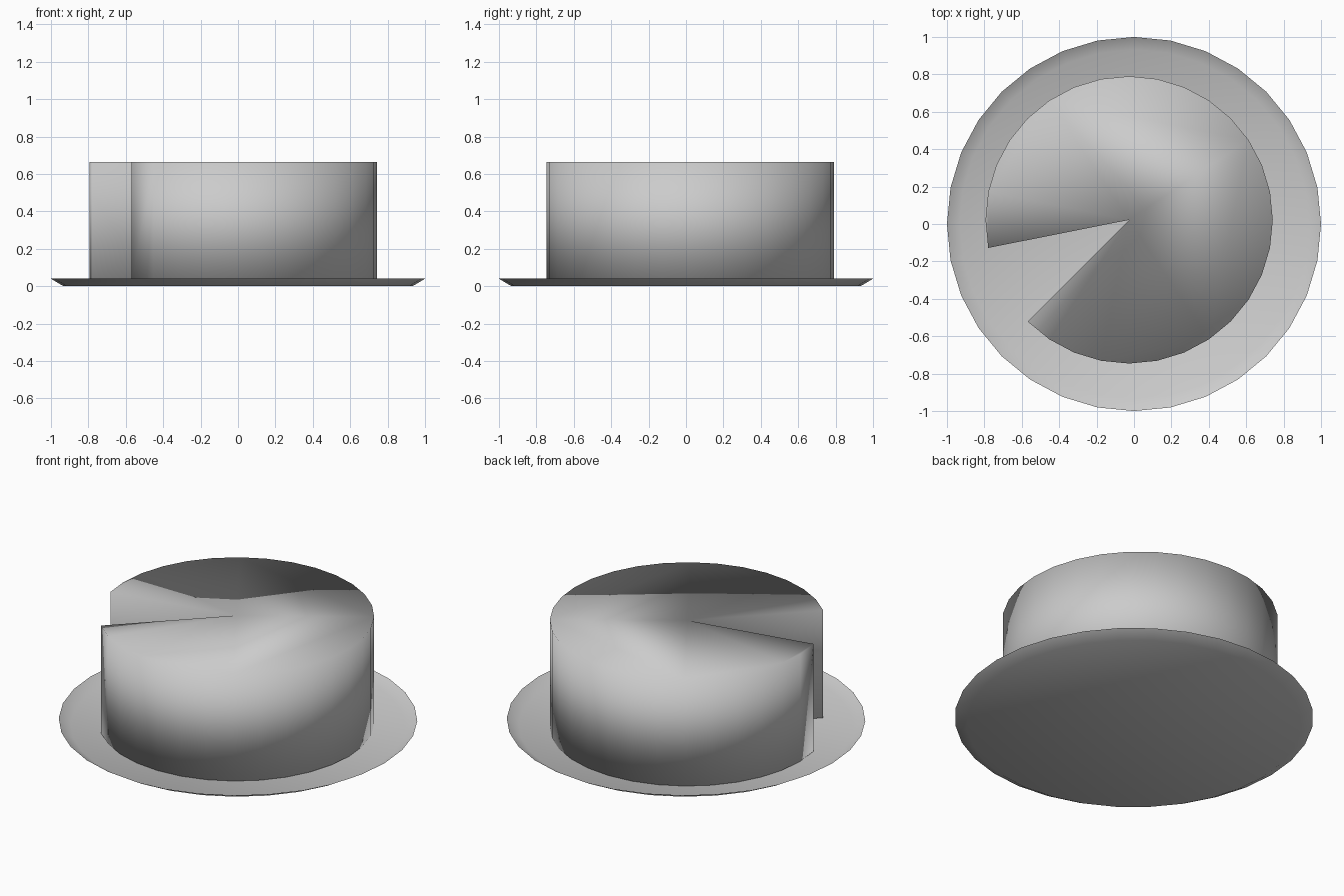
import bpy, bmesh
from math import cos, sin, radians

if "Cube" in bpy.data.objects:
    bpy.data.objects.remove(bpy.data.objects["Cube"])

SIDES = 32
STEP = 360 / SIDES


def ring(bm, cx, cy, r, z, start=0, count=SIDES):
    return [bm.verts.new((cx + r * cos(radians((start + i) * STEP)),
                          cy + r * sin(radians((start + i) * STEP)), z))
            for i in range(count)]


def bridge(bm, low, high):
    n = len(low)
    for i in range(n):
        j = (i + 1) % n
        bm.faces.new((low[i], low[j], high[j], high[i]))


def finish(bm, name):
    for f in bm.faces:
        f.smooth = True
    mesh = bpy.data.meshes.new(name)
    bm.to_mesh(mesh)
    bm.free()
    obj = bpy.data.objects.new(name, mesh)
    bpy.context.collection.objects.link(obj)
    return obj


# Shallow dish: flat floor with a thin flared rim, facing up
bm = bmesh.new()
floor = ring(bm, 0, 0, 0.933, 0.0)
rim = ring(bm, 0, 0, 1.0, 0.04)
bm.faces.new(floor)
bridge(bm, rim, floor)
finish(bm, "plate")

# Round cake with a three-segment slice removed (191.25 to 225 degrees)
CX, CY, R = -0.026, 0.022, 0.768
bm = bmesh.new()
loops = []
for z in (0.004, 0.665):
    outline = ring(bm, CX, CY, R, z, start=20, count=SIDES - 2)
    outline.append(bm.verts.new((CX, CY, z)))
    loops.append(outline)
bottom, top = loops
bridge(bm, bottom, top)
bm.faces.new(top)
bm.faces.new(bottom[::-1])
finish(bm, "cake")
